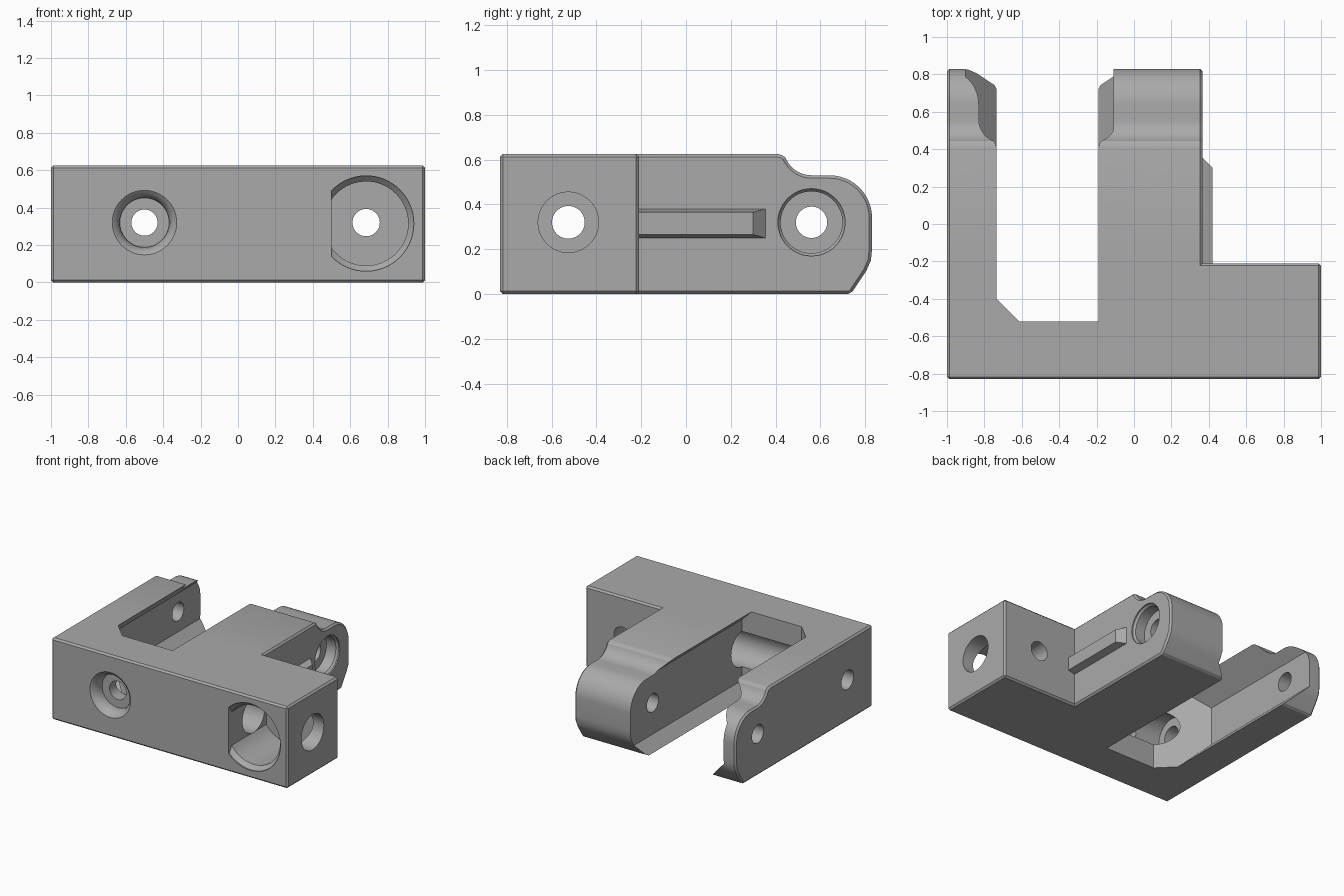
import bpy, bmesh
from math import sin, cos, pi, radians
from mathutils import Matrix, Vector

cube = bpy.data.objects.get("Cube")
if cube:
    bpy.data.objects.remove(cube, do_unlink=True)

grey = bpy.data.materials.new("matte grey")
grey.use_nodes = True
colour = (0.4, 0.4, 0.4, 1)
grey.diffuse_color = colour
grey.node_tree.nodes["Principled BSDF"].inputs["Base Color"].default_value = colour

H = 0.625   # block height
AXIS = 0.32  # height of all bores


def finish(bm, name):
    bmesh.ops.recalc_face_normals(bm, faces=bm.faces)
    mesh = bpy.data.meshes.new(name)
    bm.to_mesh(mesh)
    bm.free()
    mesh.materials.append(grey)
    obj = bpy.data.objects.new(name, mesh)
    bpy.context.collection.objects.link(obj)
    return obj


def prism(points, direction):
    """Extrude a closed outline of 3D points."""
    bm = bmesh.new()
    face = bm.faces.new([bm.verts.new(p) for p in points])
    res = bmesh.ops.extrude_face_region(bm, geom=[face])
    verts = [v for v in res["geom"] if isinstance(v, bmesh.types.BMVert)]
    bmesh.ops.translate(bm, verts=verts, vec=direction)
    bmesh.ops.recalc_face_normals(bm, faces=bm.faces)
    return bm


def clip(bm, point, normal):
    """Remove everything on the positive side of a plane and cap it."""
    geom = bm.verts[:] + bm.edges[:] + bm.faces[:]
    res = bmesh.ops.bisect_plane(bm, geom=geom, plane_co=point, plane_no=normal, clear_outer=True)
    edges = [e for e in res["geom_cut"] if isinstance(e, bmesh.types.BMEdge)]
    bmesh.ops.contextual_create(bm, geom=edges)


def bore(axis, a, b, steps, n=48):
    """Stepped round cutter along x or y; steps are (position, radius)."""
    bm = bmesh.new()
    rings = []
    for t, r in steps:
        ring = []
        for i in range(n):
            u, w = r * cos(2 * pi * i / n), r * sin(2 * pi * i / n)
            co = (t, a + u, b + w) if axis == "x" else (a + u, t, b + w)
            ring.append(bm.verts.new(co))
        rings.append(ring)
    for lo, hi in zip(rings, rings[1:]):
        for i in range(n):
            j = (i + 1) % n
            bm.faces.new((lo[i], lo[j], hi[j], hi[i]))
    bm.faces.new(rings[0])
    bm.faces.new(rings[-1])
    bmesh.ops.recalc_face_normals(bm, faces=bm.faces)
    return bm


def arc(cy, cz, r, start, end, n=12):
    angles = [radians(start + (end - start) * i / n) for i in range(n + 1)]
    return [(cy + r * cos(t), cz + r * sin(t)) for t in angles]


def apply(obj, kind, **settings):
    mod = obj.modifiers.new(kind.lower(), kind)
    for key, value in settings.items():
        setattr(mod, key, value)
    bpy.context.view_layer.objects.active = obj
    bpy.ops.object.modifier_apply(modifier=mod.name)


def combine(obj, other, operation):
    apply(obj, "BOOLEAN", object=other, operation=operation, solver="EXACT")
    bpy.data.objects.remove(other, do_unlink=True)


def chamfer(obj):
    apply(obj, "BEVEL", width=0.013, segments=1, limit_method="ANGLE", angle_limit=radians(35))


# Cross bar
plan = [(-1, -0.83, 0), (1, -0.83, 0), (1, -0.21, 0), (-1, -0.21, 0)]
body = finish(prism(plan, (0, 0, H)), "bracket_body")
chamfer(body)

# Two arms with scooped shoulder and rounded tip
side = [(-0.6, 0), (0.735, 0), (0.805, 0.105), (0.825, 0.15), (0.83, 0.2)]
side += arc(0.64, 0.34, 0.19, 0, 90)
side += arc(0.56, 0.655, 0.125, 270, 202)
side += [(0.43, 0.619), (0.41, H), (-0.6, H)]
for x0, x1 in ((-1, -0.7), (-0.23, 0.365)):
    arm = finish(prism([(x0, y, z) for y, z in side], (x1 - x0, 0, 0)), "arm")
    chamfer(arm)
    combine(body, arm, "UNION")

# Guide rail on the outer face of the thick arm, with a sloped end
rail_bm = prism([(0.34, -0.3, 0.25), (0.365, -0.3, 0.25), (0.42, -0.3, 0.265),
                 (0.42, -0.3, 0.365), (0.365, -0.3, 0.38), (0.34, -0.3, 0.38)], (0, 0.7, 0))
clip(rail_bm, (0.42, 0.3, 0), Vector((1, 1, 0)).normalized())
combine(body, finish(rail_bm, "guide_rail"), "UNION")

# Slot between the arms: undercut flanks and one slanted inner corner
section = [(-0.735, -0.1), (-0.735, 0), (-0.9, 0.165), (-0.9, 0.46), (-0.735, H), (-0.735, 0.75),
           (-0.19, 0.75), (-0.19, H), (-0.11, 0.545), (-0.11, 0.08), (-0.19, 0), (-0.19, -0.1)]
slot_bm = prism([(x, -0.52, z) for x, z in section], (0, 1.6, 0))
clip(slot_bm, (-0.735, -0.4, 0), Vector((-1, -1, 0)).normalized())
combine(body, finish(slot_bm, "slot_cutter"), "DIFFERENCE")

# Large front pocket with a flat side, and its through hole
pocket_bm = bore("y", 0.685, 0.315, [(-0.95, 0.255), (-0.82, 0.255), (-0.79, 0.225), (-0.37, 0.225)], 64)
clip(pocket_bm, (0.5, 0, 0), (-1, 0, 0))
cutters = [
    pocket_bm,
    bore("y", 0.685, AXIS, [(-0.5, 0.073), (0, 0.073)]),
    # Long bore through the bar
    bore("x", -0.525, AXIS, [(1.1, 0.135), (-0.78, 0.135), (-0.78, 0.073), (-1.1, 0.073)]),
    # Pivot hole through both arms
    bore("x", 0.56, AXIS, [(0.5, 0.15), (0.355, 0.15), (0.34, 0.138), (0.26, 0.138),
                           (0.26, 0.07), (-1.1, 0.07)]),
    # Funnel-shaped front screw hole
    bore("y", -0.5, AXIS, [(-0.9, 0.175), (-0.832, 0.175), (-0.815, 0.153), (-0.79, 0.138),
                           (-0.76, 0.132), (-0.74, 0.132), (-0.74, 0.07), (-0.4, 0.07)]),
]
for bm in cutters:
    combine(body, finish(bm, "bore_cutter"), "DIFFERENCE")

# Clean shading
bpy.ops.object.select_all(action="DESELECT")
body.select_set(True)
bpy.context.view_layer.objects.active = body
bpy.ops.object.shade_smooth_by_angle(angle=radians(25))
